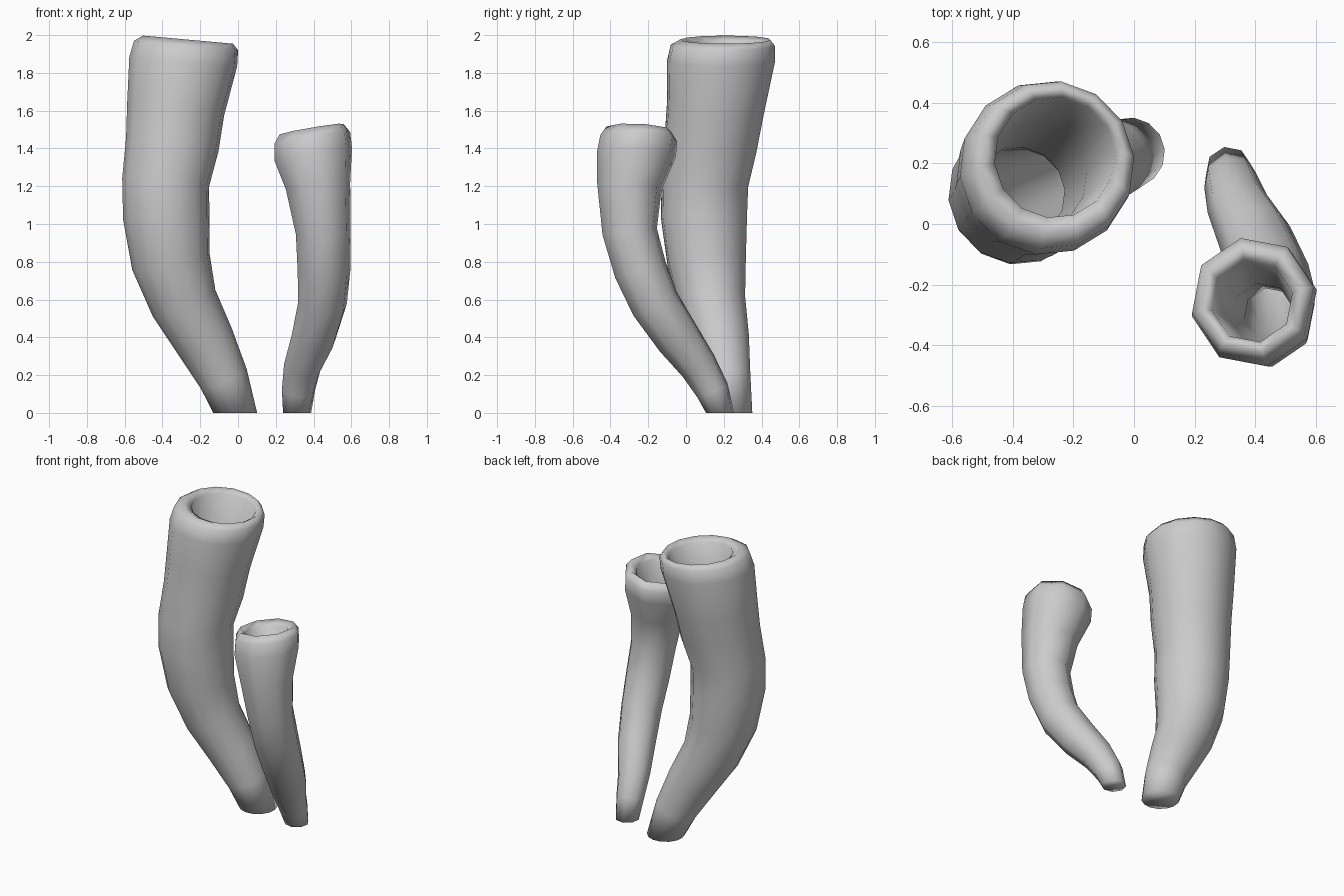
import bpy, bmesh, math
from mathutils import Vector

if "Cube" in bpy.data.objects:
    bpy.data.objects.remove(bpy.data.objects["Cube"])


def tube(name, sides, turn, path, rim, axis, wall):
    """Loft a hollow horn: outer rings up, rolled rim, inner rings back down."""
    pts = [Vector(p[:3]) for p in path]
    rings = []
    for i, p in enumerate(path):
        t = pts[min(i + 1, len(pts) - 1)] - pts[max(i - 1, 0)]
        if i == 0:
            t = Vector((0, 0, 1))
        if i == len(path) - 1:
            t = Vector(axis)
        rings.append((pts[i], p[3], t.normalized()))
    inner = [(c, r - wall * min(1, r / path[-1][3] + 0.1), t)
             for c, r, t in rings[1:-1]][::-1]
    lip = [(Vector(p[:3]), p[3], Vector(axis).normalized()) for p in rim]

    bm = bmesh.new()
    loops = []
    for c, r, t in rings + lip + inner:
        u = (Vector((1, 0, 0)) - t * t.x).normalized()
        v = t.cross(u)
        loops.append([bm.verts.new(c + r * (u * math.cos(a) + v * math.sin(a)))
                      for a in (turn + 2 * math.pi * k / sides for k in range(sides))])
    for a, b in zip(loops, loops[1:]):
        for k in range(sides):
            n = (k + 1) % sides
            bm.faces.new((a[k], a[n], b[n], b[k]))
    bm.faces.new(loops[0][::-1])   # foot
    bm.faces.new(loops[-1])        # floor of the hollow
    bmesh.ops.recalc_face_normals(bm, faces=bm.faces)
    for f in bm.faces:
        f.smooth = True
    me = bpy.data.meshes.new(name)
    bm.to_mesh(me)
    bm.free()
    ob = bpy.data.objects.new(name, me)
    bpy.context.collection.objects.link(ob)


# Tall tube: x, y, z, radius along the centre line
tube("tall_tube", 14, 0.1, [
    (-0.015, 0.235, 0.0, 0.117), (-0.075, 0.212, 0.18, 0.132),
    (-0.175, 0.18, 0.38, 0.158), (-0.285, 0.138, 0.58, 0.18),
    (-0.355, 0.11, 0.80, 0.21), (-0.38, 0.095, 1.04, 0.23),
    (-0.383, 0.10, 1.22, 0.232), (-0.348, 0.13, 1.42, 0.248),
    (-0.33, 0.155, 1.61, 0.26), (-0.29, 0.185, 1.86, 0.288)],
    [(-0.275, 0.195, 1.945, 0.278), (-0.265, 0.21, 1.976, 0.24),
     (-0.262, 0.22, 1.95, 0.20)], (0.09, 0.0, 1), 0.085)

# Short tube
tube("short_tube", 8, 0.2, [
    (0.313, 0.18, 0.0, 0.076), (0.32, 0.14, 0.12, 0.09),
    (0.342, 0.065, 0.25, 0.103), (0.40, -0.045, 0.40, 0.122),
    (0.447, -0.165, 0.58, 0.133), (0.456, -0.242, 0.76, 0.143),
    (0.451, -0.298, 0.96, 0.148), (0.424, -0.30, 1.20, 0.175),
    (0.398, -0.262, 1.37, 0.213)],
    [(0.393, -0.25, 1.455, 0.208), (0.39, -0.25, 1.502, 0.175),
     (0.39, -0.255, 1.47, 0.138)], (-0.17, 0.05, 1), 0.075)
